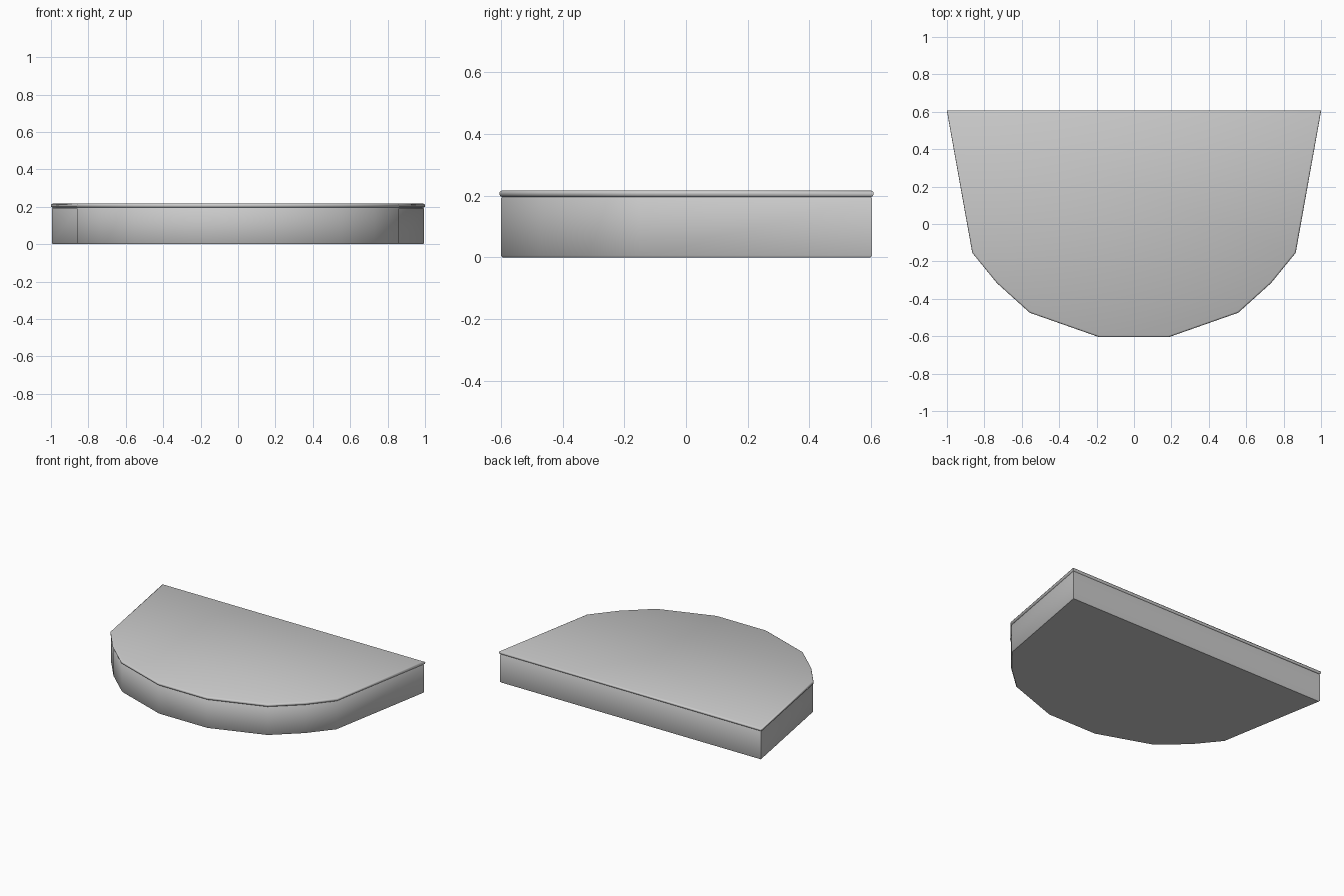
import bpy, bmesh, math

if "Cube" in bpy.data.objects:
    bpy.data.objects.remove(bpy.data.objects["Cube"])

# Right half of the plan outline, front to back
HALF = [(0.185, -0.6), (0.555, -0.47), (0.73, -0.312), (0.86, -0.152), (0.995, 0.603)]
OUTLINE = HALF + [(-x, y) for x, y in reversed(HALF)]


def offset_outline(d):
    """Move every edge of the outline outward by d, with mitred corners."""
    result = []
    n = len(OUTLINE)
    for i in range(n):
        (ax, ay), (bx, by), (cx, cy) = OUTLINE[i - 1], OUTLINE[i], OUTLINE[(i + 1) % n]
        l1, l2 = math.hypot(bx - ax, by - ay), math.hypot(cx - bx, cy - by)
        n1 = ((by - ay) / l1, (ax - bx) / l1)
        n2 = ((cy - by) / l2, (bx - cx) / l2)
        k = d / (1 + n1[0] * n2[0] + n1[1] * n2[1])
        result.append((bx + k * (n1[0] + n2[0]), by + k * (n1[1] + n2[1])))
    return result


def loft(name, levels):
    """Stack outline rings given as (z, offset) and close both ends."""
    bm = bmesh.new()
    rings = [[bm.verts.new((x, y, z)) for x, y in offset_outline(d)] for z, d in levels]
    n = len(OUTLINE)
    for low, high in zip(rings, rings[1:]):
        for i in range(n):
            j = (i + 1) % n
            bm.faces.new((low[i], low[j], high[j], high[i]))
    bm.faces.new(rings[0][::-1])
    bm.faces.new(rings[-1])
    mesh = bpy.data.meshes.new(name)
    bm.to_mesh(mesh)
    bm.free()
    obj = bpy.data.objects.new(name, mesh)
    bpy.context.collection.objects.link(obj)
    bpy.ops.object.select_all(action='DESELECT')
    obj.select_set(True)
    bpy.context.view_layer.objects.active = obj
    bpy.ops.object.shade_smooth_by_angle(angle=math.radians(50))
    return obj


# Plain block with a tiny softened bottom edge
loft("body", [(0, -0.005), (0.006, 0), (0.19, 0), (0.197, -0.005)])

# Thin top slab with a rounded rim overhanging the body
loft("top_slab", [(0.195, -0.003), (0.2, 0.003), (0.207, 0.005), (0.213, 0.003), (0.217, -0.004)])
